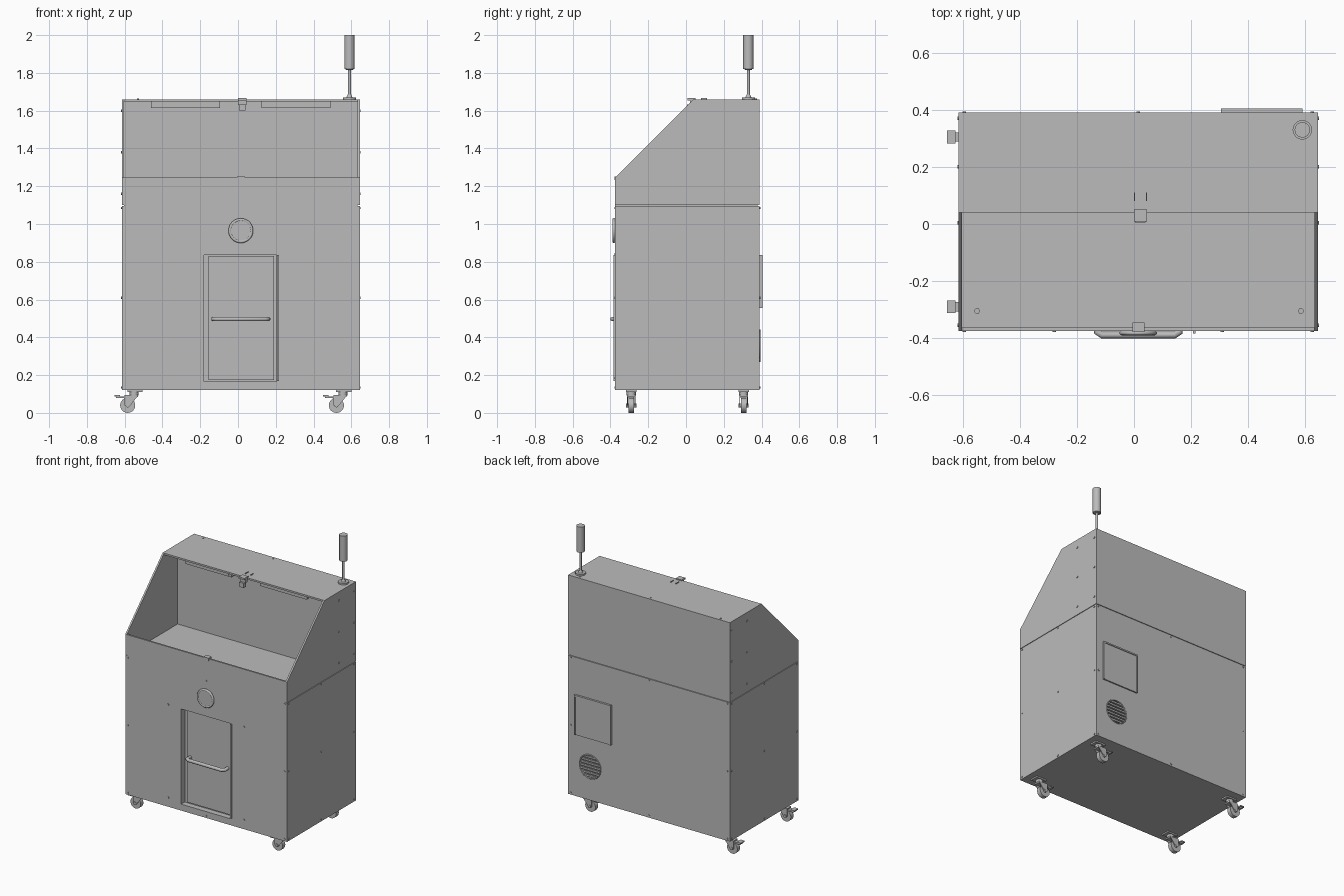
import bpy, bmesh, math
from mathutils import Matrix, Vector

if "Cube" in bpy.data.objects:
    bpy.data.objects.remove(bpy.data.objects["Cube"], do_unlink=True)

grey = bpy.data.materials.new("painted_grey")
grey.use_nodes = True
grey.diffuse_color = (0.5, 0.5, 0.5, 1)
grey.node_tree.nodes["Principled BSDF"].inputs["Base Color"].default_value = (0.5, 0.5, 0.5, 1)

X0, X1, Y0, Y1 = -0.615, 0.645, -0.375, 0.39
MID = (X0 + X1) / 2
FLOOR, TOP, LIP, T = 1.10, 1.66, 1.245, 0.012
TURN = {"x": Matrix.Rotation(math.pi / 2, 4, "Y"),
        "y": Matrix.Rotation(math.pi / 2, 4, "X"),
        "z": Matrix.Identity(4)}


def finish(name, bm, smooth=False):
    bmesh.ops.recalc_face_normals(bm, faces=bm.faces[:])
    mesh = bpy.data.meshes.new(name)
    bm.to_mesh(mesh)
    bm.free()
    mesh.materials.append(grey)
    ob = bpy.data.objects.new(name, mesh)
    bpy.context.collection.objects.link(ob)
    if smooth:
        bpy.ops.object.select_all(action="DESELECT")
        ob.select_set(True)
        bpy.context.view_layer.objects.active = ob
        bpy.ops.object.shade_smooth_by_angle(angle=math.radians(35))
    return ob


def add_box(bm, lo, hi):
    lo, hi = Vector(lo), Vector(hi)
    m = Matrix.Translation((lo + hi) / 2) @ Matrix.Diagonal((*(hi - lo), 1))
    bmesh.ops.create_cube(bm, size=1, matrix=m)


def add_cyl(bm, at, r, depth, axis="z", sides=24, r2=None):
    bmesh.ops.create_cone(bm, cap_ends=True, segments=sides, radius1=r,
                          radius2=r if r2 is None else r2, depth=depth,
                          matrix=Matrix.Translation(at) @ TURN[axis])


def box(name, lo, hi):
    bm = bmesh.new()
    add_box(bm, lo, hi)
    return finish(name, bm)


def cyl(name, *args, **kw):
    bm = bmesh.new()
    add_cyl(bm, *args, **kw)
    return finish(name, bm, True)


def tube(name, points, r, cyclic=False):
    cu = bpy.data.curves.new(name, "CURVE")
    cu.dimensions = "3D"
    cu.bevel_depth, cu.bevel_resolution = r, 3
    cu.use_fill_caps = True
    sp = cu.splines.new("POLY")
    sp.points.add(len(points) - 1)
    for p, co in zip(sp.points, points):
        p.co = (*co, 1)
    sp.use_cyclic_u = cyclic
    cu.materials.append(grey)
    ob = bpy.data.objects.new(name, cu)
    bpy.context.collection.objects.link(ob)
    return ob


def circle(cx, y, cz, r, n=32):
    return [(cx + r * math.cos(i * math.tau / n), y, cz + r * math.sin(i * math.tau / n)) for i in range(n)]


def cut(ob, cutter):
    mod = ob.modifiers.new("cut", "BOOLEAN")
    mod.operation, mod.solver, mod.object = "DIFFERENCE", "EXACT", cutter
    cutter.hide_render = True
    bpy.context.view_layer.objects.active = ob
    bpy.ops.object.modifier_apply(modifier=mod.name)
    bpy.data.objects.remove(cutter, do_unlink=True)


# Lower cabinet with a recessed door and a round vent hole at the back
base = box("lower_cabinet", (X0, Y0, 0.12), (X1, Y1, FLOOR - 0.004))
cut(base, box("door_cutter", (-0.18, Y0 - 0.1, 0.165), (0.205, Y0 + 0.04, 0.835)))
cut(base, cyl("vent_cutter", (0.474, Y1, 0.355), 0.083, 0.06, "y", 32))

# Hood: two sloped side panels, front lip, top, back, inner back wall, work floor
for name, x in (("right_hood_side", X0), ("left_hood_side", X1 - T)):
    bm = bmesh.new()
    profile = [(Y0, FLOOR), (Y1, FLOOR), (Y1, TOP), (0.04, TOP), (Y0, LIP)]
    face = bm.faces.new([bm.verts.new((x, y, z)) for y, z in profile])
    ext = bmesh.ops.extrude_face_region(bm, geom=[face])["geom"]
    bmesh.ops.translate(bm, vec=(T, 0, 0), verts=[v for v in ext if isinstance(v, bmesh.types.BMVert)])
    finish(name, bm)
XI, XJ = X0 + T, X1 - T
box("front_lip", (XI, Y0, FLOOR - 0.004), (XJ, Y0 + T, LIP))
box("hood_top", (XI, 0.04, TOP - T), (XJ, Y1, TOP))
box("hood_back", (XI, Y1 - T, FLOOR), (XJ, Y1, TOP - T))
box("inner_back_wall", (XI, 0.19, FLOOR), (XJ, 0.2, TOP - T))
box("work_floor", (XI, Y0 + T, FLOOR - 0.004), (XJ, Y1 - T, FLOOR + 0.004))

# Ceiling lights with a raised diffuser strip
for name, x in (("right_light", -0.46), ("left_light", 0.125)):
    bm = bmesh.new()
    add_box(bm, (x, 0.065, 1.615), (x + 0.365, 0.11, TOP - T))
    add_box(bm, (x + 0.02, 0.06, 1.625), (x + 0.345, 0.066, 1.64))
    finish(name, bm)

# Sensor bracket at the top edge and latch on the front lip
bm = bmesh.new()
add_box(bm, (0, 0.02, 1.63), (0.045, 0.04, 1.665))
add_box(bm, (0.004, 0.005, 1.6), (0.041, 0.03, 1.632))
add_box(bm, (0, 0.008, 1.655), (0.045, 0.05, 1.667))
for x in (0, 0.042):
    add_box(bm, (x, 0.08, TOP), (x + 0.003, 0.11, TOP + 0.006))
finish("sensor_bracket", bm)
box("lip_latch", (-0.005, Y0 - 0.004, LIP - 0.012), (0.037, -0.345, LIP + 0.006))

# Door panel, hinge strip and handle
box("door_panel", (-0.155, Y0 + 0.03, 0.175), (0.19, Y0 + 0.042, 0.83))
box("hinge_strip", (0.207, Y0 - 0.008, 0.17), (0.216, Y0 + 0.002, 0.835))
tube("door_handle", [(-0.13, -0.34, 0.497), (-0.13, -0.378, 0.497), (-0.112, -0.389, 0.497),
                     (0.142, -0.389, 0.497), (0.16, -0.378, 0.497), (0.16, -0.34, 0.497)], 0.012)

# Round front port
cyl("round_port", (0.015, Y0 - 0.006, 0.965), 0.058, 0.014, "y", sides=32)
tube("port_rim", circle(0.015, Y0 - 0.007, 0.965, 0.058), 0.008, True)

# Rear access plate with frame, and vent grille
bm = bmesh.new()
add_box(bm, (0.305, Y1, 0.555), (0.59, Y1 + 0.009, 0.835))
for x in (0.305, 0.58):
    add_box(bm, (x, Y1, 0.555), (x + 0.01, Y1 + 0.014, 0.835))
add_box(bm, (0.305, Y1, 0.825), (0.59, Y1 + 0.014, 0.835))
finish("rear_access_plate", bm)
tube("vent_ring", circle(0.474, Y1, 0.355, 0.083), 0.004, True)
bm = bmesh.new()
for i in range(-3, 4):
    h = 0.022 * i
    w = math.sqrt(0.083 ** 2 - h * h)
    add_box(bm, (0.474 - w, Y1 - 0.012, 0.349 + h), (0.474 + w, Y1 + 0.001, 0.361 + h))
finish("vent_slats", bm)

# Signal light on its pole
cyl("signal_base", (0.59, 0.33, TOP + 0.005), 0.034, 0.012)
cyl("signal_collar", (0.59, 0.33, TOP + 0.018), 0.016, 0.016, r2=0.009)
cyl("signal_pole", (0.59, 0.33, 1.745), 0.008, 0.17)
cyl("signal_lamp", (0.59, 0.33, 1.91), 0.027, 0.18)
cyl("signal_lamp_foot", (0.59, 0.33, 1.822), 0.018, 0.012, r2=0.027)

# Swivel casters: plate, swivel, fork cheeks, wheel, hub and brake pedal
for side, x in (("right", -0.55), ("left", 0.555)):
    for end, y in (("front", -0.29), ("rear", 0.305)):
        bm = bmesh.new()
        add_box(bm, (x - 0.035, y - 0.028, 0.11), (x + 0.045, y + 0.028, 0.121))
        add_cyl(bm, (x, y, 0.102), 0.024, 0.02)
        add_box(bm, (x - 0.05, y - 0.022, 0.083), (x + 0.02, y + 0.022, 0.096))
        for s in (-1, 1):
            cheek = [(0.02, 0.09), (-0.05, 0.09), (-0.05, 0.04), (-0.03, 0.032), (-0.018, 0.042)]
            f = bm.faces.new([bm.verts.new((x + a, y + s * 0.018, z)) for a, z in cheek])
            ext = bmesh.ops.extrude_face_region(bm, geom=[f])["geom"]
            bmesh.ops.translate(bm, vec=(0, s * 0.005, 0),
                                verts=[v for v in ext if isinstance(v, bmesh.types.BMVert)])
        add_cyl(bm, (x - 0.034, y, 0.04), 0.04, 0.03, "y")
        add_cyl(bm, (x - 0.034, y, 0.04), 0.011, 0.054, "y", sides=12)
        add_box(bm, (x - 0.095, y - 0.016, 0.078), (x - 0.04, y + 0.016, 0.088))
        add_box(bm, (x - 0.105, y - 0.022, 0.088), (x - 0.075, y + 0.022, 0.096))
        finish(f"{side}_{end}_caster", bm, True)

# Screw heads on every panel
bm = bmesh.new()


def screw(x, y, z, axis):
    add_cyl(bm, (x, y, z), 0.006, 0.008, axis, sides=8)


for z in (0.135, 0.61, 1.085):
    for x in (X0 + 0.02, X1 - 0.02):
        screw(x, Y0, z, "y")
        screw(x, Y1, z, "y")
    for x in (X0, X1):
        for y in (Y0 + 0.02, 0.005, Y1 - 0.02):
            screw(x, y, z, "x")
    if z != 0.61:
        screw(MID, Y0, z, "y")
        screw(MID, Y1, z, "y")
for z in (0.185, 0.84):
    for x in (-0.28, 0.31):
        screw(x, Y0, z, "y")
for x in (X0, X1):
    for z in (1.16, 1.38, 1.6):
        for y in (0.2, Y1 - 0.02):
            screw(x, y, z, "x")
for x in (-0.53, MID, 0.565):
    screw(x, 0.37, TOP, "z")
for x in (-0.55, 0.585):
    add_cyl(bm, (x, -0.305, FLOOR + 0.006), 0.01, 0.012, sides=10)
finish("screw_heads", bm)
